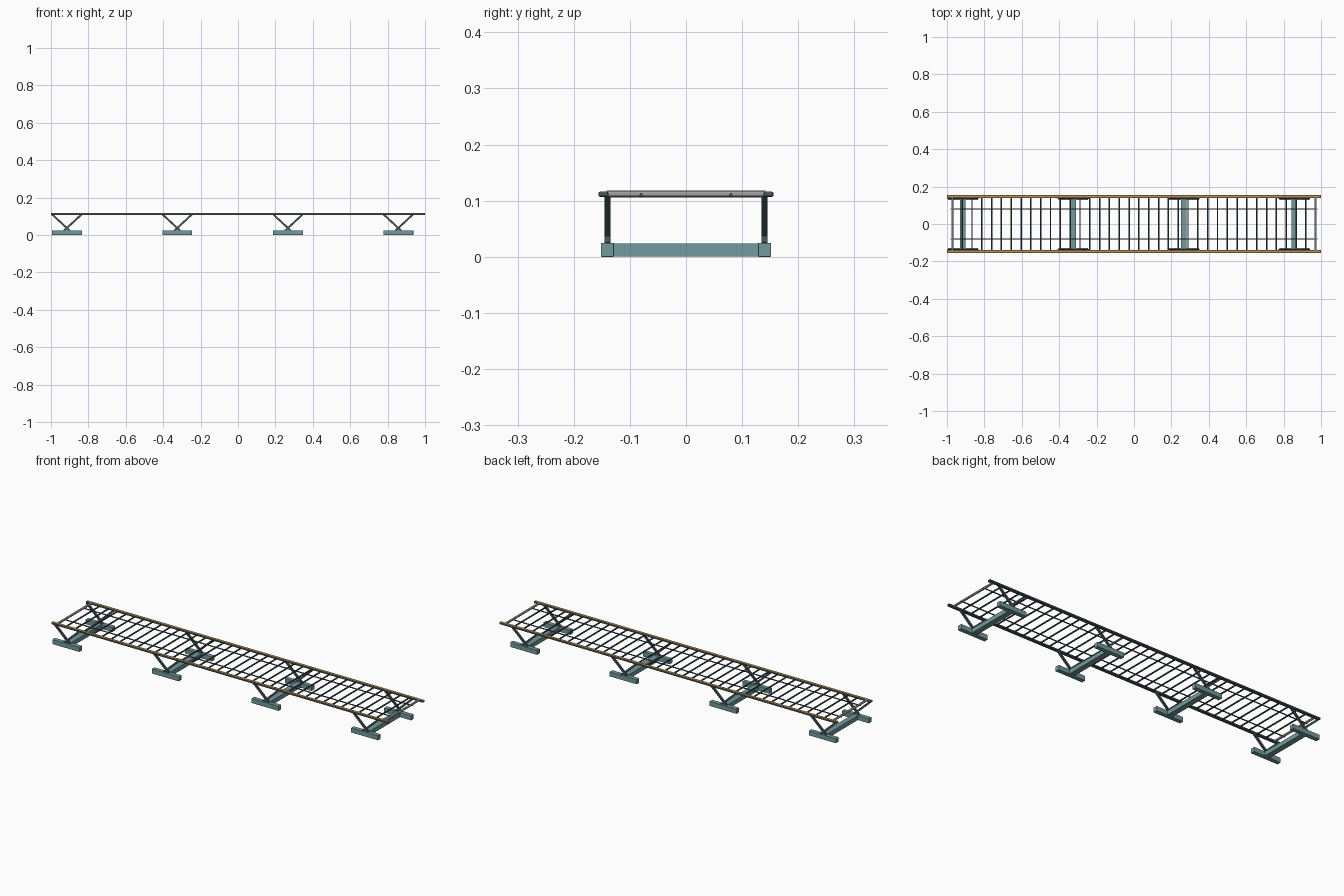
import bpy
from mathutils import Vector

if "Cube" in bpy.data.objects:
    bpy.data.objects.remove(bpy.data.objects["Cube"])


def material(name, rgb):
    m = bpy.data.materials.new(name)
    m.diffuse_color = (*rgb, 1)
    m.use_nodes = True
    m.node_tree.nodes["Principled BSDF"].inputs["Base Color"].default_value = m.diffuse_color
    return m


TEAL = material("teal_paint", (0.17, 0.32, 0.33))
DARK = material("dark_steel", (0.06, 0.09, 0.10))
TAN = material("tan_wood", (0.50, 0.28, 0.08))
LIGHT = material("light_steel", (0.55, 0.57, 0.58))


def box(name, loc, size, mat, bevel=0.0):
    bpy.ops.mesh.primitive_cube_add(size=1, location=loc)
    ob = bpy.context.object
    ob.name = name
    ob.scale = size
    bpy.ops.object.transform_apply(location=False, rotation=False, scale=True)
    ob.data.materials.append(mat)
    if bevel:
        mod = ob.modifiers.new("bevel", "BEVEL")
        mod.width = bevel
        mod.segments = 2
    return ob


def rod(name, a, b, radius, mat):
    a, b = Vector(a), Vector(b)
    bpy.ops.mesh.primitive_cylinder_add(vertices=10, radius=radius,
                                        depth=(b - a).length, location=(a + b) / 2)
    ob = bpy.context.object
    ob.name = name
    ob.rotation_euler = (b - a).to_track_quat("Z", "Y").to_euler()
    ob.data.materials.append(mat)
    bpy.ops.object.shade_smooth_by_angle()
    return ob


def bar(name, a, b, width, thick, mat):
    # rectangular strut lying in an x-z plane
    a, b = Vector(a), Vector(b)
    ob = box(name, (a + b) / 2, (thick, width, (b - a).length), mat)
    ob.rotation_euler = (b - a).to_track_quat("Z", "Y").to_euler()
    return ob


# Trestles: two feet, a crossbeam and crossing struts on each side
for x in (-0.915, -0.325, 0.267, 0.857):
    box("crossbeam", (x, 0, 0.0125), (0.03, 0.262, 0.023), TEAL)
    for s in (-1, 1):
        box("foot", (x, s * 0.14, 0.0125), (0.16, 0.023, 0.025), TEAL, 0.001)
        for d in (-1, 1):
            bar("strut", (x - d * 0.016, s * 0.14, 0.022),
                (x + d * 0.08, s * 0.14, 0.111), 0.01, 0.01, DARK)

# Side rails with tan caps
for s in (-1, 1):
    box("side_rail", (0, s * 0.147, 0.1115), (2.0, 0.018, 0.009), DARK, 0.003)
    box("rail_cap", (0, s * 0.147, 0.1162), (2.0, 0.013, 0.0012), TAN)
    rod("stringer", (-0.98, s * 0.08, 0.110), (0.98, s * 0.08, 0.110), 0.003, DARK)

# Rungs of the deck, the two end ones lighter
N = 38
for i in range(N):
    x = (i - (N - 1) / 2) * 0.0525
    end = i in (0, N - 1)
    rod("end_rung" if end else "rung", (x, -0.142, 0.112), (x, 0.142, 0.112),
        0.006 if end else 0.004, LIGHT if end else DARK)
